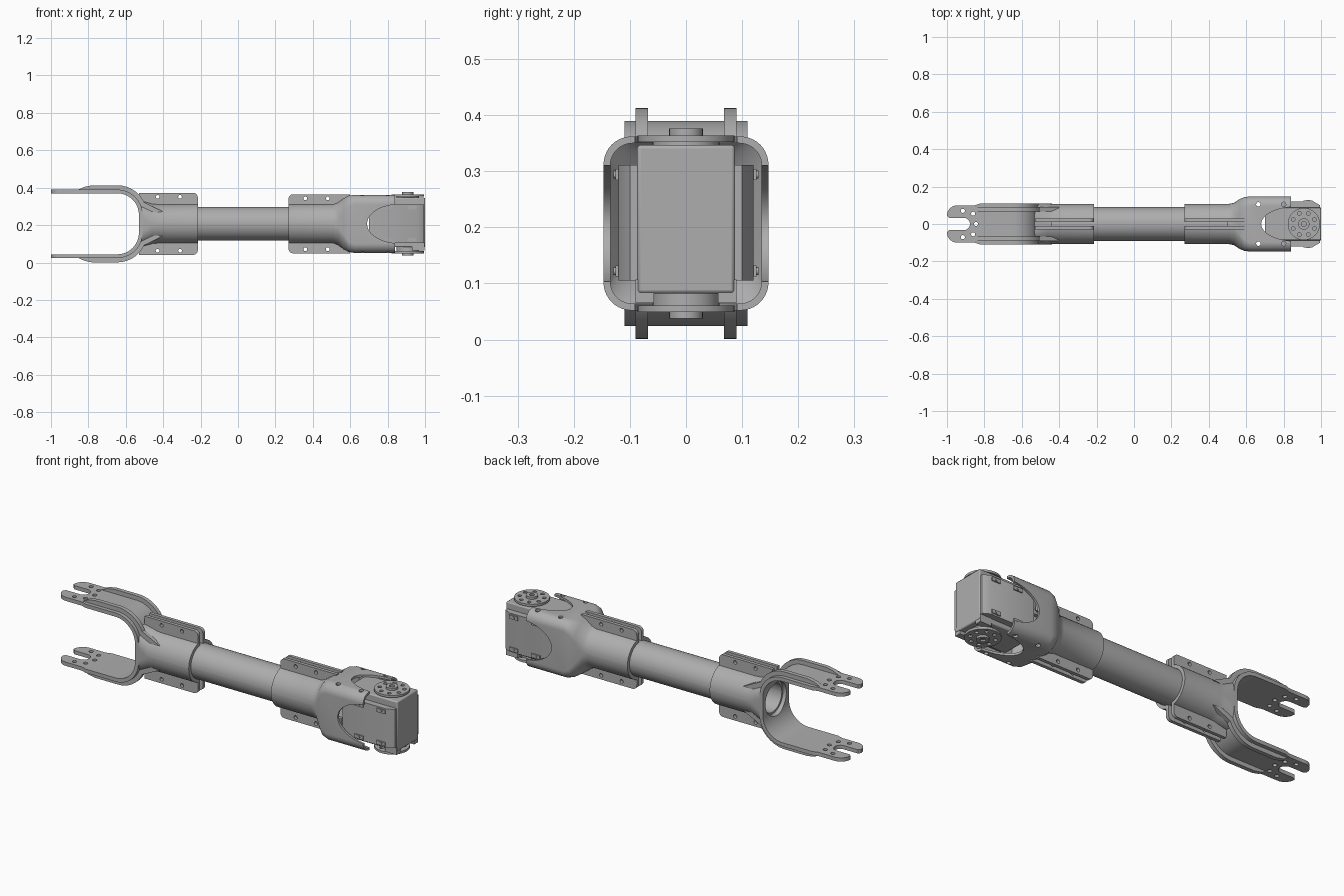
import bpy, bmesh
from math import sin, cos, pi, radians
from mathutils import Vector

cube = bpy.data.objects.get("Cube")
if cube:
    bpy.data.objects.remove(cube)

AXIS_Z = 0.207   # height of the arm's long axis; all z values below are relative to it
parts = []

grey = bpy.data.materials.new("plain grey")
grey.use_nodes = True
colour = (0.42, 0.42, 0.42, 1)
grey.diffuse_color = colour
grey.node_tree.nodes["Principled BSDF"].inputs["Base Color"].default_value = colour


def finish(name, bm, keep=True):
    bmesh.ops.recalc_face_normals(bm, faces=bm.faces)
    bmesh.ops.translate(bm, verts=bm.verts, vec=(0, 0, AXIS_Z))
    mesh = bpy.data.meshes.new(name)
    bm.to_mesh(mesh)
    bm.free()
    mesh.materials.append(grey)
    ob = bpy.data.objects.new(name, mesh)
    bpy.context.scene.collection.objects.link(ob)
    if keep:
        parts.append(ob)
    return ob


def prism(name, pts, axis, lo, hi, keep=True):
    """Extrude a 2D outline along x, y or z."""
    place = {"x": lambda a, b, h: (h, a, b),
             "y": lambda a, b, h: (a, h, b),
             "z": lambda a, b, h: (a, b, h)}[axis]
    bm = bmesh.new()
    face = bm.faces.new([bm.verts.new(place(a, b, lo)) for a, b in pts])
    ext = bmesh.ops.extrude_face_region(bm, geom=[face])
    move = Vector(place(0, 0, hi - lo))
    bmesh.ops.translate(bm, vec=move, verts=[v for v in ext["geom"] if isinstance(v, bmesh.types.BMVert)])
    return finish(name, bm, keep)


def arc(cx, cy, rx, ry, start, end, n):
    return [(cx + rx * cos(radians(start + (end - start) * i / n)),
             cy + ry * sin(radians(start + (end - start) * i / n))) for i in range(n + 1)]


def disc(name, a, b, r, axis, lo, hi, keep=True, n=32):
    return prism(name, arc(a, b, r, r, 0, 360, n)[:-1], axis, lo, hi, keep)


def box(name, x, y, z, keep=True):
    return prism(name, [(x[0], y[0]), (x[1], y[0]), (x[1], y[1]), (x[0], y[1])], "z", z[0], z[1], keep)


def loft(name, rings):
    """Join rings of equal count end to end, the last back to the first."""
    bm = bmesh.new()
    loops = [[bm.verts.new(p) for p in ring] for ring in rings]
    n = len(loops[0])
    for a, b in zip(loops, loops[1:] + loops[:1]):
        for i in range(n):
            j = (i + 1) % n
            bm.faces.new((a[i], a[j], b[j], b[i]))
    return finish(name, bm)


def ring(x, hy, hz, r):
    pts = []
    for sy, sz, start in ((1, 1, 0), (-1, 1, 90), (-1, -1, 180), (1, -1, 270)):
        pts += arc(sy * (hy - r), sz * (hz - r), r, r, start + 1, start + 89, 10)
    return [(x, y, z) for y, z in pts]


def pipe(name, x0, x1, outer, inner):
    return loft(name, [ring(x, r, r, r) for x, r in ((x0, outer), (x1, outer), (x1, inner), (x0, inner))])


def boolean(ob, cutters, operation="DIFFERENCE"):
    for cutter in cutters:
        mod = ob.modifiers.new("cut", "BOOLEAN")
        mod.operation, mod.solver, mod.object = operation, "EXACT", cutter
        bpy.context.view_layer.update()
        graph = bpy.context.evaluated_depsgraph_get()
        mesh = bpy.data.meshes.new_from_object(ob.evaluated_get(graph))
        ob.modifiers.clear()
        ob.data = mesh
        bpy.data.objects.remove(cutter)


# Central tube
pipe("centre_tube", -0.51, 0.56, 0.09, 0.078)

# Fork: U-shaped strap trimmed to a plan outline with slotted tips
BEND_X, BEND_Z, BEND_R = -0.645, 0.048, 0.115


def u_path(offset, end_x):
    r = BEND_R + offset
    upper = [(end_x, BEND_Z + r)] + arc(BEND_X, BEND_Z, r, r, 90, 0, 16)
    return upper + [(x, -z) for x, z in reversed(upper)]


fork = prism("fork", u_path(0.02, -1.05) + u_path(0, -1.05)[::-1], "y", -0.13, 0.13)
half = [(-0.4, 0.11), (-0.82, 0.11), (-0.85, 0.1), (-0.93, 0.1)]
half += arc(-0.945, 0.045, 0.055, 0.055, 90, 180, 8) + [(-0.99, 0.033)]
slot = arc(-0.91, 0, 0.033, 0.033, 90, -90, 14)
plan = prism("plan", half + slot + [(x, -y) for x, y in reversed(half)], "z", -0.3, 0.3, False)
boolean(fork, [plan], "INTERSECT")
holes = [disc("hole", -0.845, 0, 0.011, "z", -0.3, 0.3, False, 14)]
for s in (1, -1):
    for x, y in ((-0.915, 0.07), (-0.86, 0.055)):
        holes.append(disc("hole", x, s * y, 0.011, "z", -0.3, 0.3, False, 14))
holes.append(disc("bore", 0, 0, 0.0885, "x", -0.6, -0.4, False, 44))
boolean(fork, holes)

# Fork ribs running over the bend into the sleeve
outer = [(-0.86, 0.18), (-0.82, 0.198)] + [(-0.78, 0.206)]
outer += arc(BEND_X, BEND_Z, 0.158, 0.158, 90, 25, 10) + [(-0.4, 0.065)]
inner = [(-0.5, 0.06)] + arc(BEND_X, BEND_Z, 0.125, 0.125, 10, 90, 10) + [(-0.86, 0.173)]
for sz, level in ((1, "top"), (-1, "bottom")):
    for sy, side in ((1, "back"), (-1, "front")):
        prism(f"{level}_{side}_fork_rib", [(x, sz * z) for x, z in outer + inner], "y", sy * 0.068, sy * 0.09)

# Fork sleeve: flares out to meet the strap, bored through and split along the top and bottom
fork_sleeve = loft("fork_sleeve", [ring(x, hy, hz, r) for x, hy, hz, r in (
    (-0.56, 0.11, 0.125, 0.07), (-0.52, 0.11, 0.122, 0.08), (-0.46, 0.109, 0.11, 0.105),
    (-0.43, 0.108, 0.108, 0.108), (-0.215, 0.108, 0.108, 0.108),
    (-0.215, 0.089, 0.089, 0.089), (-0.56, 0.089, 0.089, 0.089))])
boolean(fork_sleeve, [prism("fork_gap", u_path(0.002, -1.05), "y", -0.2, 0.2, False),
                      box("split", (-0.44, -0.2), (-0.011, 0.011), (-0.3, 0.3), False)])

# Motor housing: round sleeve swelling into a rounded box, hollow
outside = [(0.27, 0.108, 0.108, 0.108), (0.51, 0.108, 0.108, 0.108), (0.535, 0.113, 0.114, 0.1),
           (0.565, 0.133, 0.136, 0.08), (0.59, 0.144, 0.15, 0.06), (0.62, 0.147, 0.155, 0.05),
           (0.84, 0.147, 0.155, 0.05)]
inside = [(0.84, 0.135, 0.143, 0.04), (0.62, 0.135, 0.143, 0.04), (0.55, 0.089, 0.089, 0.089),
          (0.27, 0.089, 0.089, 0.089)]
housing = loft("motor_housing", [ring(*r) for r in outside + inside])
cuts = [prism("side_notch", arc(0.87, 0, 0.18, 0.105, 90, 270, 24), "y", -0.3, 0.3, False),
        prism("top_notch", arc(0.87, 0, 0.19, 0.092, 90, 270, 24), "z", -0.3, 0.3, False),
        box("split", (0.2, 0.5), (-0.011, 0.011), (-0.3, 0.3), False)]
for x in (0.665, 0.8):
    for y in (-0.105, 0.105):
        cuts.append(disc("screw_hole", x, y, 0.012, "z", -0.3, 0.3, False, 14))
boolean(housing, cuts)

# Paired clamp flanges with bolt holes
for end, x0, x1, top, bolts, free in (("fork", -0.53, -0.215, 0.166, (-0.43, -0.31), 1),
                                      ("motor", 0.27, 0.6, 0.158, (0.36, 0.48), -1)):
    for sz, level in ((1, "top"), (-1, "bottom")):
        for sy, side in ((1, "back"), (-1, "front")):
            tip, root = (x1, x0) if free > 0 else (x0, x1)
            bend = arc(tip - free * 0.025, top - 0.025, free * 0.025, 0.025, 0, 90, 6)
            outline = [(root, 0.095), (tip, 0.095)] + bend + [(root, top)]
            flange = prism(f"{end}_{level}_{side}_flange", [(x, sz * z) for x, z in outline],
                           "y", sy * 0.011, sy * 0.029)
            boolean(flange, [disc("bolt", x, sz * (top - 0.022), 0.01, "y", -0.1, 0.1, False, 14)
                             for x in bolts])

# Motor body with chamfered side covers
body = box("motor_body", (0.7, 1.0), (-0.087, 0.087), (-0.125, 0.14))
bevel = body.modifiers.new("soft_edges", "BEVEL")
bevel.width, bevel.segments = 0.006, 2
for s, side in ((1, "back"), (-1, "front")):
    cover = [(0.7, 0.08), (0.7, 0.12), (0.96, 0.12), (0.995, 0.1), (0.995, 0.08)]
    prism(f"motor_{side}_cover", [(x, s * y) for x, y in cover], "z", -0.102, 0.104)
    box(f"motor_{side}_lower_tab", (0.93, 0.998), (s * 0.057, s * 0.09), (-0.142, -0.1))
    for x in (0.8, 0.93):
        for z in (-0.085, 0.087):
            box(f"motor_{side}_clip", (x - 0.025, x + 0.025), (s * 0.115, s * 0.126), (z - 0.01, z + 0.01))
            disc(f"motor_{side}_clip_screw", x, z, 0.007, "y", s * 0.12, s * 0.129, n=12)

# Output horns above and below the motor
HORN_X = 0.908
for s, level, lift in ((1, "top", 0), (-1, "bottom", 0.001)):
    disc(f"{level}_horn_spacer", HORN_X, 0, 0.06, "z", s * 0.12, s * 0.148)
    horn = disc(f"{level}_horn", HORN_X, 0, 0.086, "z", s * (0.145 + lift), s * (0.157 + lift), n=48)
    boolean(horn, [disc("horn_hole", HORN_X + 0.061 * cos(k * pi / 4 + pi / 8), 0.061 * sin(k * pi / 4 + pi / 8),
                        0.01, "z", -0.3, 0.3, False, 12) for k in range(8)])
    hub = disc(f"{level}_horn_hub", HORN_X, 0, 0.03, "z", s * 0.15, s * 0.169)
    boolean(hub, [disc("hub_hole", HORN_X, 0, 0.013, "z", s * 0.16, s * 0.3, False, 16)])

# Smooth curved surfaces while keeping edges crisp
bpy.ops.object.select_all(action="DESELECT")
for ob in parts:
    ob.select_set(True)
bpy.context.view_layer.objects.active = parts[0]
bpy.ops.object.shade_smooth_by_angle(angle=radians(30))
